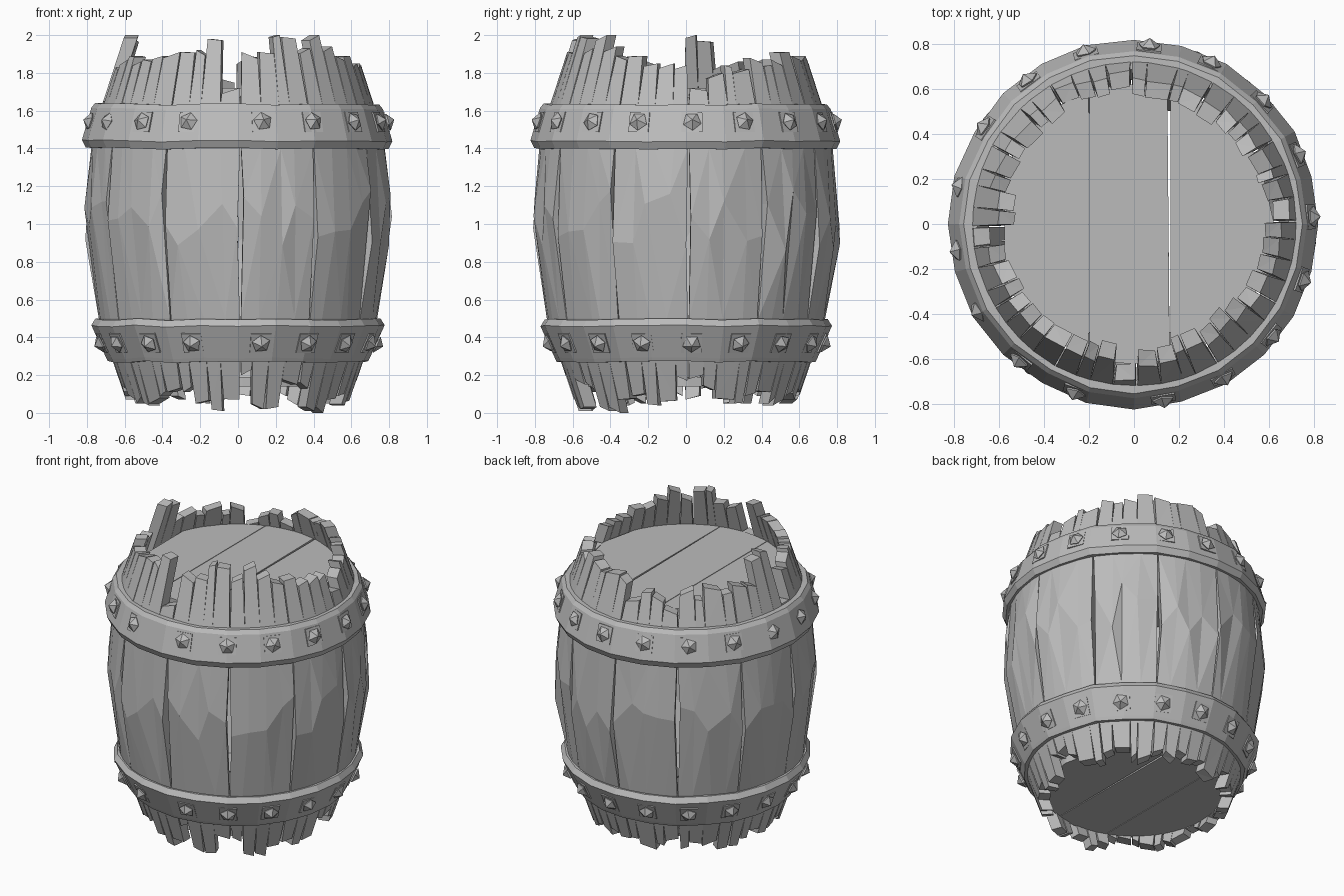
import bpy, bmesh, random
from math import sin, cos, pi, radians, sqrt, atan2
from mathutils import Matrix, Vector

random.seed(11)
if "Cube" in bpy.data.objects:
    bpy.data.objects.remove(bpy.data.objects["Cube"])

grey = bpy.data.materials.new("plain_grey")
grey.use_nodes = True
grey.diffuse_color = (0.5, 0.5, 0.5, 1)
grey.node_tree.nodes["Principled BSDF"].inputs["Base Color"].default_value = (0.5, 0.5, 0.5, 1)


def make(name, bm, fix_normals=True):
    """Turn a bmesh into a flat shaded object."""
    if fix_normals:
        bmesh.ops.recalc_face_normals(bm, faces=bm.faces)
    mesh = bpy.data.meshes.new(name)
    bm.to_mesh(mesh)
    bm.free()
    mesh.materials.append(grey)
    obj = bpy.data.objects.new(name, mesh)
    bpy.context.collection.objects.link(obj)
    return obj


# Bulging outline of the staves as (height, radius)
BELLY = 1.02
OUTLINE = [(0, 0.57), (0.28, 0.665), (0.5, 0.737), (BELLY, 0.813),
           (1.4, 0.777), (1.63, 0.72), (2.0, 0.60)]
LEVELS = [z for z, r in OUTLINE[1:-1]]
THICK = 0.072


def radius(z):
    for (z0, r0), (z1, r1) in zip(OUTLINE, OUTLINE[1:]):
        if z <= z1:
            return r0 + (r1 - r0) * (z - z0) / (z1 - z0)
    return OUTLINE[-1][1]


# Broken ends in hundredths, four splinters for each stave
TOPS = [(172, 180, 184, 182), (188, 184, 187, 191), (189, 187, 189, 188),
        (177, 183, 181, 174), (186, 180, 187, 182), (186, 184, 197, 200),
        (165, 183, 187, 189), (186, 187, 189, 191), (191, 192, 198, 172),
        (191, 191, 200, 199), (193, 200, 194, 189), (189, 185, 185, 184)]
BOTTOMS = [(18, 12, 7, 5), (9, 11, 5, 4), (9, 7, 11, 9), (11, 5, 9, 13),
           (7, 11, 9, 5), (5, 9, 13, 7), (9, 13, 7, 5), (4, 5, 9, 11),
           (11, 5, 1, 7), (20, 2, 2, 15), (13, 1, 0, 7), (9, 4, 6, 17)]
COLS = 4


def stave(index):
    bm = bmesh.new()
    start = radians(30 * index + 1)
    step = radians(30) / COLS
    # Rough-hewn upright edges: angle, radius and height at each level
    edge = {}
    for i in range(COLS + 1):
        for z in LEVELS:
            a, r, h = start + i * step, radius(z), z
            if i in (0, COLS):
                gap = 0.004 + (random.uniform(0, 0.022) if z == BELLY else 0)
                a += gap if i == 0 else -gap
            else:
                a += random.uniform(-0.035, 0.035)
            if z == BELLY:
                h += random.uniform(-0.16, 0.16)
                r += random.uniform(-0.018, 0.004)
            edge[i, z] = (a, r, h)

    def corners(a, r, z):
        return [Vector((q * cos(a), q * sin(a), z)) for q in (r, r - THICK)]

    for c in range(COLS):
        top, bottom = TOPS[index][c] / 100, BOTTOMS[index][c] / 100
        rings = []
        for z in [bottom] + LEVELS + [top]:
            ring = []
            cut_side = random.choice((c, c + 1))
            for i in (c, c + 1):
                if z in LEVELS:
                    pair = corners(*edge[i, z])
                else:
                    # Slanted, slightly tapered splinter ends
                    slant = random.uniform(0, 0.035) if i == cut_side else 0
                    h = z + (slant if z < 1 else -slant)
                    taper = random.uniform(0, 0.014) * (1 if i == c else -1)
                    near = LEVELS[0] if z < 1 else LEVELS[-1]
                    pair = corners(edge[i, near][0] + taper, radius(h), h)
                ring.append(pair)
            (ol, il), (o_r, ir) = ring
            rings.append([bm.verts.new(p) for p in (ol, o_r, ir, il)])
        last = len(rings) - 2
        for k, (low, high) in enumerate(zip(rings, rings[1:])):
            for j in range(4):
                inner_wall = (j == 1 and c < COLS - 1) or (j == 3 and c > 0)
                if inner_wall and 0 < k < last:
                    continue
                n = (j + 1) % 4
                bm.faces.new((low[j], low[n], high[n], high[j]))
        bm.faces.new(rings[-1])
        bm.faces.new(rings[0][::-1])
    # Large triangular facets
    bmesh.ops.triangulate(bm, faces=bm.faces)
    make(f"stave_{index + 1}", bm, fix_normals=False)


for s in range(12):
    stave(s)


# Iron hoops
def hoop(name, profile, sides=24):
    bm = bmesh.new()
    rings = []
    for s in range(sides):
        a = 2 * pi * s / sides
        dent = random.uniform(-0.006, 0.006)
        rings.append([bm.verts.new(((r + dent) * cos(a), (r + dent) * sin(a), z + dent))
                      for r, z in profile])
    count = len(profile)
    for s in range(sides):
        one, two = rings[s], rings[(s + 1) % sides]
        for j in range(count):
            n = (j + 1) % count
            bm.faces.new((one[j], two[j], two[n], one[n]))
    make(name, bm)


hoop("upper_hoop", [(0.75, 1.40), (0.80, 1.40), (0.82, 1.44), (0.77, 1.61),
                    (0.75, 1.635), (0.69, 1.635)])
hoop("lower_hoop", [(0.64, 0.27), (0.685, 0.27), (0.695, 0.29), (0.772, 0.46),
                    (0.75, 0.495), (0.70, 0.495)])


# Pointed studs on thin square plates around each hoop
def studs(prefix, r, z, tilt):
    stud_bm, plate_bm = bmesh.new(), bmesh.new()
    for i in range(17):
        place = (Matrix.Rotation(radians(279.5 + 20.7 * i), 4, 'Z')
                 @ Matrix.Translation((r, 0, z))
                 @ Matrix.Rotation(pi / 2 - tilt, 4, 'Y'))
        bmesh.ops.create_cube(plate_bm, size=1,
                              matrix=place @ Matrix.Diagonal((0.11, 0.11, 0.008, 1)))
        spin = place @ Matrix.Rotation(random.uniform(0, 1), 4, 'Z')
        for r1, r2, low, high in ((0.035, 0.05, -0.01, 0.012), (0.05, 0.0, 0.012, 0.046)):
            bmesh.ops.create_cone(stud_bm, cap_ends=True, segments=5, radius1=r1, radius2=r2,
                                  depth=high - low,
                                  matrix=spin @ Matrix.Translation((0, 0, (low + high) / 2)))
    make(prefix + "_studs", stud_bm)
    make(prefix + "_stud_plates", plate_bm)


studs("upper_hoop", 0.784, 1.54, atan2(0.05, 0.17))
studs("lower_hoop", 0.727, 0.37, -atan2(0.077, 0.17))


# Round lids made of three planks, the left-hand one broken off straight
def lid(name, r, z, thick, broken_edge):
    cuts = [(-broken_edge, -0.202, -0.202), (-0.198, 0.158, 0.148), (0.162, r, r)]
    for p, (x0, x1, x1_back) in enumerate(cuts):
        bm = bmesh.new()
        steps = 8
        front, back = [], []
        for k in range(steps + 1):
            t = k / steps
            for row, end, sign in ((front, x1, -1), (back, x1_back, 1)):
                x = x0 + (end - x0) * t
                row.append((x, sign * sqrt(max(r * r - x * x, 1e-4)), z))
        face = bm.faces.new([bm.verts.new(v) for v in front + back[::-1]])
        grown = bmesh.ops.extrude_face_region(bm, geom=[face])["geom"]
        for v in grown:
            if isinstance(v, bmesh.types.BMVert):
                v.co.z += thick
        make(f"{name}_plank_{p + 1}", bm)


lid("top_lid", 0.62, 1.67, 0.05, 0.575)
lid("bottom_lid", 0.555, 0.14, 0.05, 0.55)
